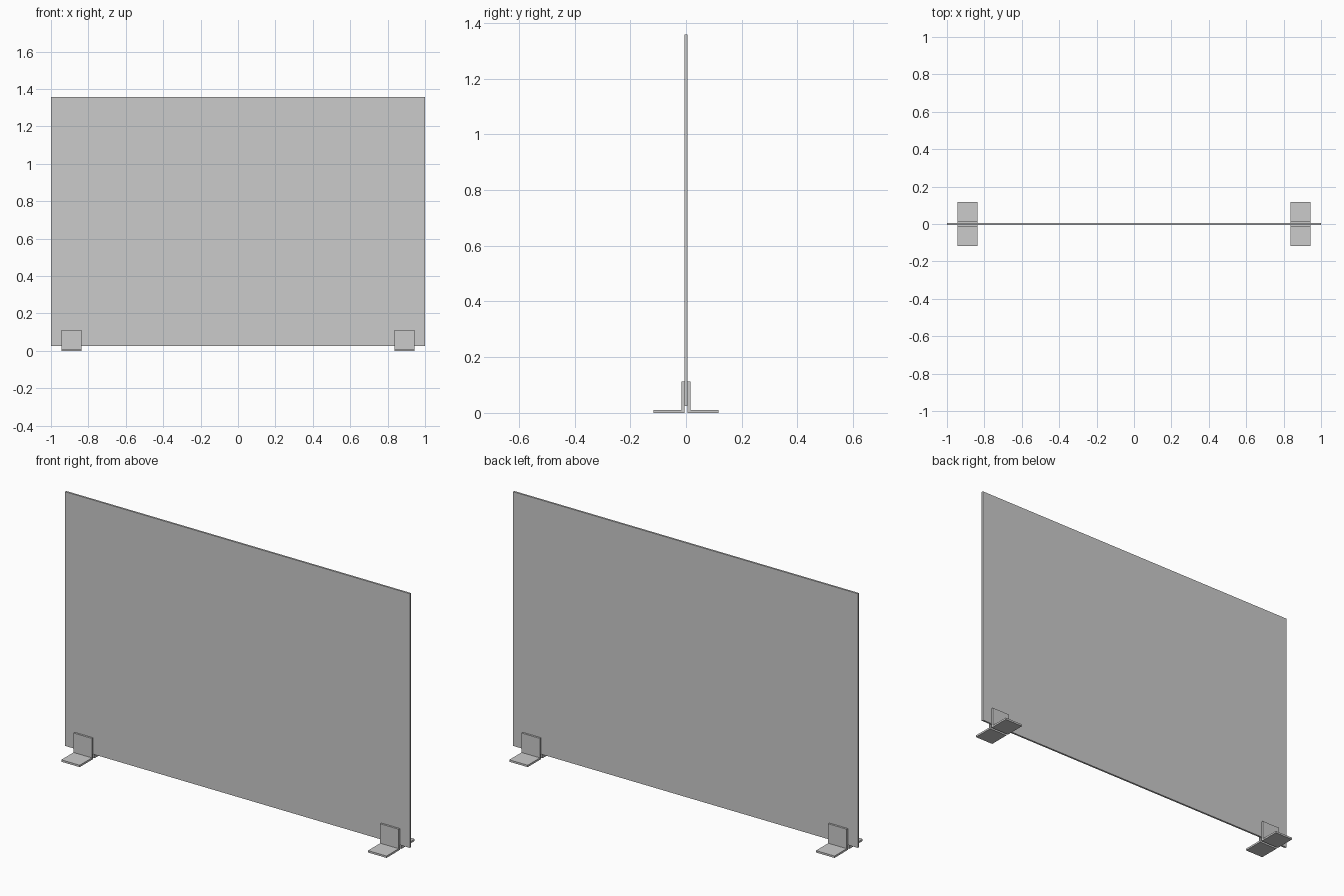
import bpy, bmesh

if "Cube" in bpy.data.objects:
    bpy.data.objects.remove(bpy.data.objects["Cube"])

PANEL_HALF_T = 0.005
FOOT_X, FOOT_W = 0.89, 0.107
# L-shaped bracket cross-section (y, z)
PROFILE = [(0.006, 0.0), (0.117, 0.0), (0.117, 0.01),
           (0.016, 0.01), (0.016, 0.112), (0.006, 0.112)]


def extrude_x(name, profile, x0, x1):
    bm = bmesh.new()
    face = bm.faces.new([bm.verts.new((x0, y, z)) for y, z in profile])
    ext = bmesh.ops.extrude_face_region(bm, geom=[face])
    verts = [g for g in ext["geom"] if isinstance(g, bmesh.types.BMVert)]
    bmesh.ops.translate(bm, verts=verts, vec=(x1 - x0, 0, 0))
    bmesh.ops.recalc_face_normals(bm, faces=bm.faces)
    mesh = bpy.data.meshes.new(name)
    bm.to_mesh(mesh)
    bm.free()
    obj = bpy.data.objects.new(name, mesh)
    bpy.context.collection.objects.link(obj)
    return obj


# Thin upright panel
t = PANEL_HALF_T
extrude_x("screen_panel", [(-t, 0.025), (t, 0.025), (t, 1.358), (-t, 1.358)], -1, 1)

# Pairs of angle brackets clamping the panel, one pair near each end
for side, sx in (("left", -1), ("right", 1)):
    for face, sy in (("front", -1), ("back", 1)):
        cx = sx * FOOT_X
        extrude_x(f"{side}_{face}_bracket", [(sy * y, z) for y, z in PROFILE],
                  cx - FOOT_W / 2, cx + FOOT_W / 2)
